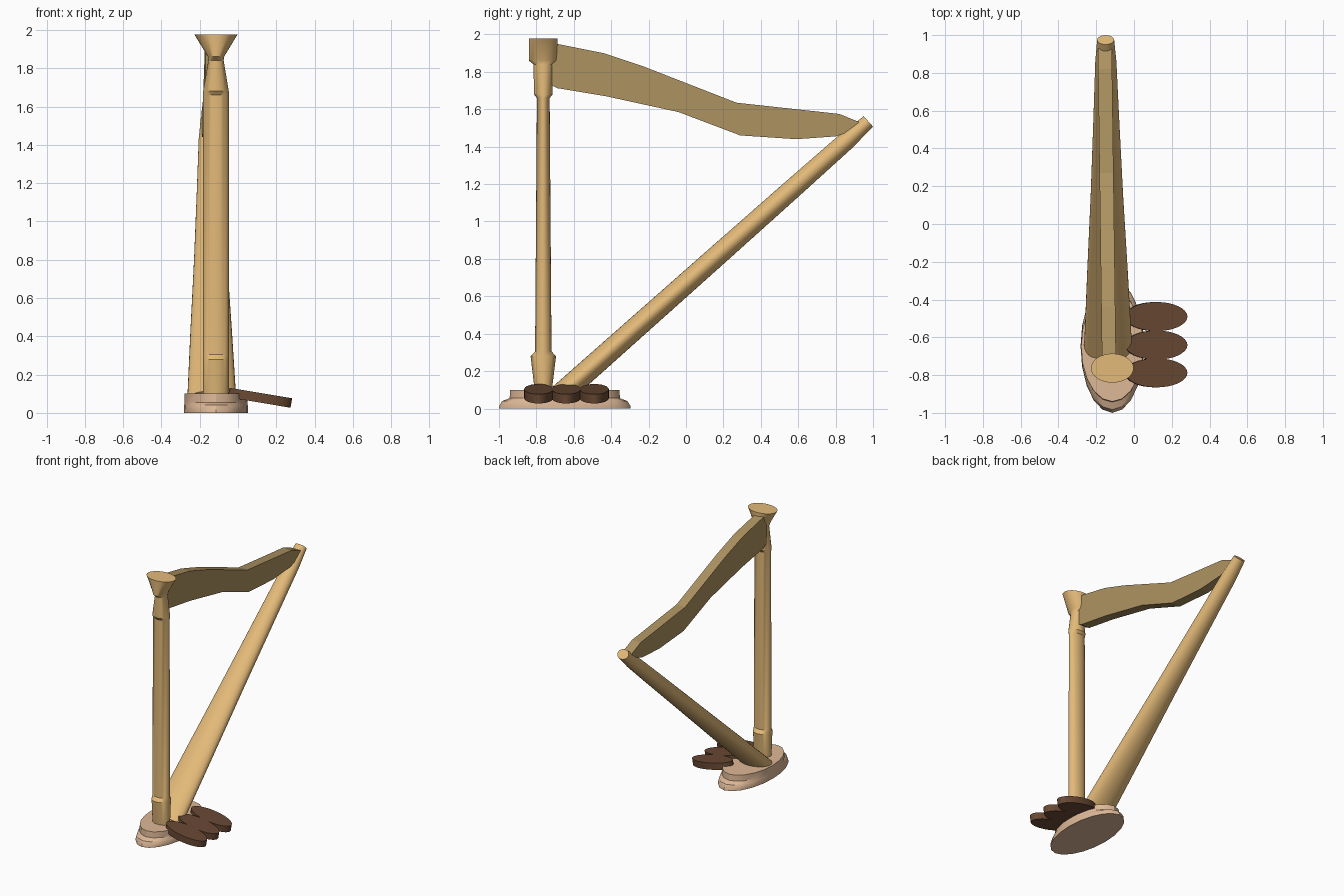
import bpy, bmesh, math
from mathutils import Vector, Matrix

if "Cube" in bpy.data.objects:
    bpy.data.objects.remove(bpy.data.objects["Cube"])


def material(name, rgb):
    m = bpy.data.materials.new(name)
    m.diffuse_color = (*rgb, 1)
    m.use_nodes = True
    m.node_tree.nodes["Principled BSDF"].inputs["Base Color"].default_value = m.diffuse_color
    return m


WOOD = material("wood", (0.77, 0.49, 0.19))
NECK = material("neck_wood", (0.42, 0.29, 0.12))
PALE = material("pale_wood", (0.73, 0.48, 0.31))
DARK = material("dark_wood", (0.14, 0.065, 0.033))


def finish(name, bm, mat, smooth=True):
    bmesh.ops.recalc_face_normals(bm, faces=bm.faces)
    me = bpy.data.meshes.new(name)
    bm.to_mesh(me)
    bm.free()
    me.materials.append(mat)
    ob = bpy.data.objects.new(name, me)
    bpy.context.collection.objects.link(ob)
    if smooth:
        bpy.context.view_layer.objects.active = ob
        ob.select_set(True)
        bpy.ops.object.shade_smooth_by_angle(angle=math.radians(30))
        ob.select_set(False)
    return ob


def loft(name, rings, mat, sides=32, up=(0, 1, 0)):
    """Capped tube through ellipses (centre, half x, half depth along 'up')."""
    bm = bmesh.new()
    up = Vector(up).normalized()
    loops = []
    for c, rx, rd in rings:
        loops.append([bm.verts.new(Vector(c) + Vector((rx * math.cos(a), 0, 0)) + up * rd * math.sin(a))
                      for a in (2 * math.pi * i / sides for i in range(sides))])
    for lo, hi in zip(loops, loops[1:]):
        for i in range(sides):
            j = (i + 1) % sides
            bm.faces.new((lo[i], lo[j], hi[j], hi[i]))
    bm.faces.new(loops[0])
    bm.faces.new(loops[-1])
    return finish(name, bm, mat)


# Oval foot with a stepped moulding at its front and back
base = [(0, .168, .352), (.015, .168, .35), (.04, .166, .335), (.055, .165, .295), (.10, .165, .292)]
loft("base", [((-.115, -.648, z), rx, ry) for z, rx, ry in base], PALE, 20)

# Oval pillar with a swollen foot and a flared crown
pillar = [(.09, .067, .045), (.28, .067, .068), (.305, .067, .044), (1.66, .067, .034),
          (1.68, .067, .05), (1.84, .04, .052), (1.86, .042, .077), (1.977, .113, .077)]
loft("pillar", [((-.115, -.763, z), rx, ry) for z, rx, ry in pillar], WOOD)

# Slanting tapered sound box
start, end = Vector((-.137, -.675, .07)), Vector((-.15, .975, 1.535))
axis = end - start
box = [(0, .128, .06), (.25, .108, .058), (.5, .086, .056), (.75, .068, .053),
       (.93, .056, .049), (1, .045, .037)]
loft("sound_box", [(start + axis * t, rx, rd) for t, rx, rd in box], WOOD,
     up=(0, -axis.z, axis.y))

# Curved neck plate, drifting slightly sideways towards the back
outline = [(-.70, 1.952), (-.44, 1.90), (-.23, 1.83), (.27, 1.635), (.82, 1.575), (.93, 1.53),
           (.90, 1.49), (.80, 1.455), (.59, 1.44), (.29, 1.46), (-.04, 1.585), (-.43, 1.67),
           (-.69, 1.713), (-.74, 1.74), (-.74, 1.95)]
bm = bmesh.new()
sheets = [[bm.verts.new((-.136 - .012 * y / .9 + s - .006, y, z)) for y, z in outline] for s in (-.037, .037)]
for sheet in sheets:
    bm.faces.new(sheet)
for i in range(len(outline)):
    j = (i + 1) % len(outline)
    bm.faces.new((sheets[0][i], sheets[0][j], sheets[1][j], sheets[1][i]))
finish("neck", bm, NECK, smooth=False)

# Three oval pedals tilted down and outwards
for n, y in enumerate((-.49, -.641, -.788)):
    ob = loft(f"pedal_{n + 1}", [((0, 0, z), .166, .077) for z in (-.025, .025)], DARK)
    ob.data.transform(Matrix.Translation((.115, y, .079)) @ Matrix.Rotation(math.radians(9.5), 4, 'Y'))
